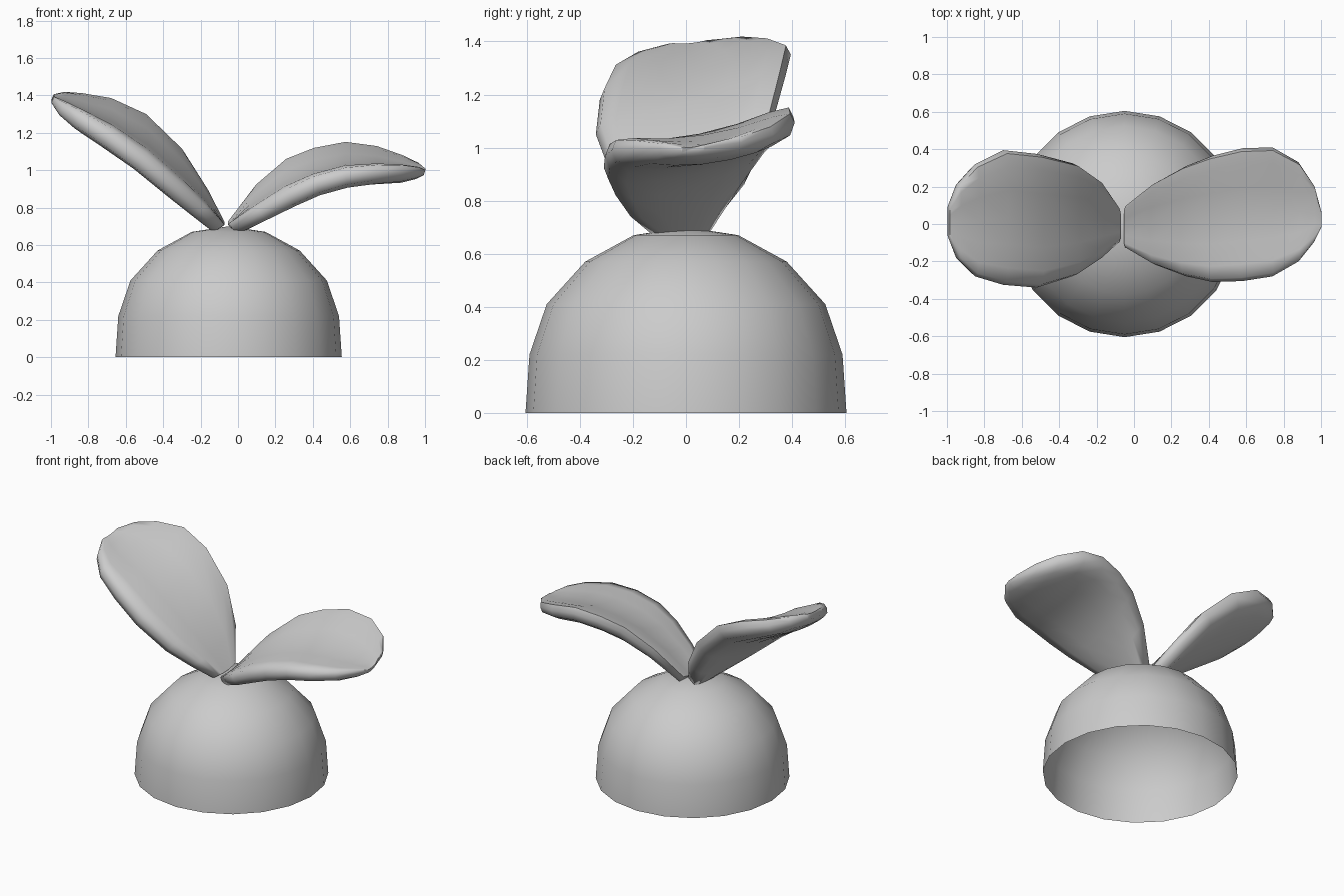
import bpy, bmesh, math
from mathutils import Vector

if "Cube" in bpy.data.objects:
    bpy.data.objects.remove(bpy.data.objects["Cube"])


def finish(bm, name, angle):
    bmesh.ops.recalc_face_normals(bm, faces=bm.faces)
    me = bpy.data.meshes.new(name)
    bm.to_mesh(me)
    bm.free()
    ob = bpy.data.objects.new(name, me)
    bpy.context.collection.objects.link(ob)
    bpy.context.view_layer.objects.active = ob
    ob.select_set(True)
    bpy.ops.object.shade_smooth_by_angle(angle=math.radians(angle))
    ob.select_set(False)
    return ob


def bridge(bm, a, b):
    n = len(a)
    for i in range(n):
        bm.faces.new((a[i], a[(i + 1) % n], b[(i + 1) % n], b[i]))


# Domed cap: open shell, 20 sides
def make_dome(name, cx, profile, apex, sides=20):
    bm = bmesh.new()
    rings = [[bm.verts.new((cx + r * math.cos(2 * math.pi * i / sides),
                            r * math.sin(2 * math.pi * i / sides), z))
              for i in range(sides)] for r, z in profile]
    for a, b in zip(rings, rings[1:]):
        bridge(bm, a, b)
    top = bm.verts.new((cx, 0, apex))
    for i in range(sides):
        bm.faces.new((rings[-1][i], rings[-1][(i + 1) % sides], top))
    return finish(bm, name, 60)


# Padded leaf section: (across, through thickness)
HALF = [(-0.95, 0.75), (-0.75, 1), (-0.4, 1), (0, 1), (0.4, 1), (0.75, 1), (0.95, 0.75)]
SECTION = [(-1, 0)] + HALF + [(1, 0)] + [(u, -v) for u, v in reversed(HALF)]


# Leaf lofted along x; stations: x, front y, back y, front z, back z, half thickness
def make_leaf(name, stations, sag):
    bm = bmesh.new()
    rings = []
    for k, (x, yf, yb, zf, zb, t) in enumerate(stations):
        p, q = stations[max(k - 1, 0)], stations[min(k + 1, len(stations) - 1)]
        d = Vector((q[0] - p[0], 0, (q[3] + q[4] - p[3] - p[4]) / 2)).normalized()
        n = Vector((-d.z, 0, d.x)) * (1 if d.x > 0 else -1)
        w = min(1, (yb - yf) / 0.65)
        ring = []
        for u, v in SECTION:
            f = (u + 1) / 2
            co = Vector((x, yf + f * (yb - yf),
                         zf + f * (zb - zf) - sag * w * (1 - u * u)))
            ring.append(bm.verts.new(co + n * (v * t)))
        rings.append(ring)
    for a, b in zip(rings, rings[1:]):
        bridge(bm, a, b)
    bm.faces.new(rings[0])
    bm.faces.new(rings[-1])
    return finish(bm, name, 70)


make_dome("dome", -0.05,
          [(0.605, 0), (0.59, 0.22), (0.525, 0.41), (0.38, 0.57), (0.197, 0.67)], 0.70)

make_leaf("left_leaf", [
    (-0.10, -0.10, 0.09, 0.69, 0.71, 0.035),
    (-0.20, -0.19, 0.23, 0.78, 0.89, 0.05),
    (-0.33, -0.28, 0.325, 0.89, 1.09, 0.06),
    (-0.52, -0.34, 0.375, 1.05, 1.27, 0.065),
    (-0.70, -0.325, 0.395, 1.18, 1.35, 0.065),
    (-0.85, -0.28, 0.32, 1.275, 1.38, 0.055),
    (-0.94, -0.19, 0.22, 1.335, 1.395, 0.04),
    (-0.99, -0.07, 0.10, 1.38, 1.395, 0.018)], 0.04)

make_leaf("right_leaf", [
    (-0.03, -0.13, 0.10, 0.69, 0.71, 0.035),
    (0.12, -0.22, 0.22, 0.77, 0.90, 0.05),
    (0.28, -0.28, 0.31, 0.86, 1.03, 0.06),
    (0.42, -0.31, 0.365, 0.925, 1.085, 0.06),
    (0.58, -0.305, 0.405, 0.97, 1.115, 0.06),
    (0.74, -0.28, 0.41, 0.99, 1.095, 0.055),
    (0.88, -0.20, 0.33, 0.995, 1.05, 0.045),
    (0.96, -0.10, 0.21, 0.995, 1.02, 0.03),
    (0.998, -0.02, 0.07, 0.99, 1.00, 0.014)], 0.05)
